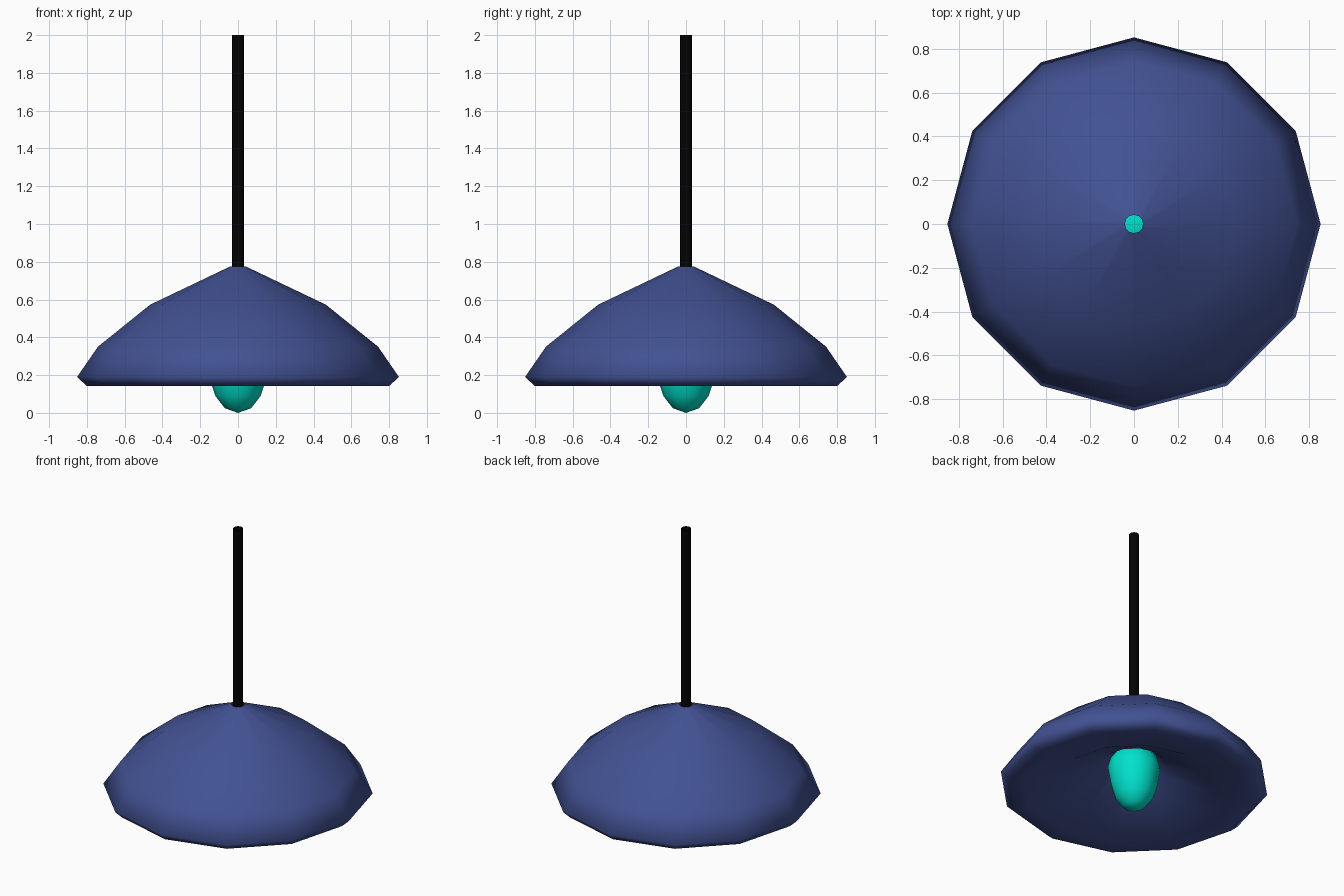
import bpy, bmesh, math

if "Cube" in bpy.data.objects:
    bpy.data.objects.remove(bpy.data.objects["Cube"])


def material(name, rgb):
    m = bpy.data.materials.new(name)
    m.diffuse_color = (*rgb, 1.0)
    m.use_nodes = True
    m.node_tree.nodes["Principled BSDF"].inputs["Base Color"].default_value = m.diffuse_color
    return m


def lathe(name, profile, sides, mat):
    """Spin an (r, z) profile round the z axis; r = 0 closes to a point."""
    bm = bmesh.new()
    rings = []
    for r, z in profile:
        if r == 0:
            rings.append([bm.verts.new((0, 0, z))] * sides)
        else:
            rings.append([bm.verts.new((r * math.cos(math.tau * i / sides),
                                        r * math.sin(math.tau * i / sides), z))
                          for i in range(sides)])
    for a, b in zip(rings, rings[1:]):
        for i in range(sides):
            j = (i + 1) % sides
            corners = list(dict.fromkeys((a[i], a[j], b[j], b[i])))
            bm.faces.new(corners).smooth = True
    bmesh.ops.recalc_face_normals(bm, faces=bm.faces)
    me = bpy.data.meshes.new(name)
    bm.to_mesh(me)
    bm.free()
    me.materials.append(mat)
    ob = bpy.data.objects.new(name, me)
    bpy.context.collection.objects.link(ob)
    return ob


blue = material("slate blue", (0.054, 0.083, 0.29))
teal = material("teal", (0.0, 0.75, 0.6))
black = material("black", (0.001, 0.001, 0.001))

# Shade: outer dome, bevelled rim, then the flat underside dished round the bulb
lathe("shade", [(0.042, 0.775), (0.465, 0.573), (0.742, 0.35), (0.852, 0.19),
                (0.80, 0.142), (0.70, 0.155), (0.50, 0.18), (0.20, 0.33),
                (0.12, 0.40)], 12, blue)

# Bulb hanging out under the rim
lathe("bulb", [(0, 0.0), (0.07, 0.025), (0.12, 0.09), (0.145, 0.165),
               (0.168, 0.29), (0.15, 0.36), (0.12, 0.40), (0, 0.41)], 12, teal)

# Hanging cord: open tube
lathe("cord", [(0.031, 0.76), (0.031, 2.0)], 12, black)
